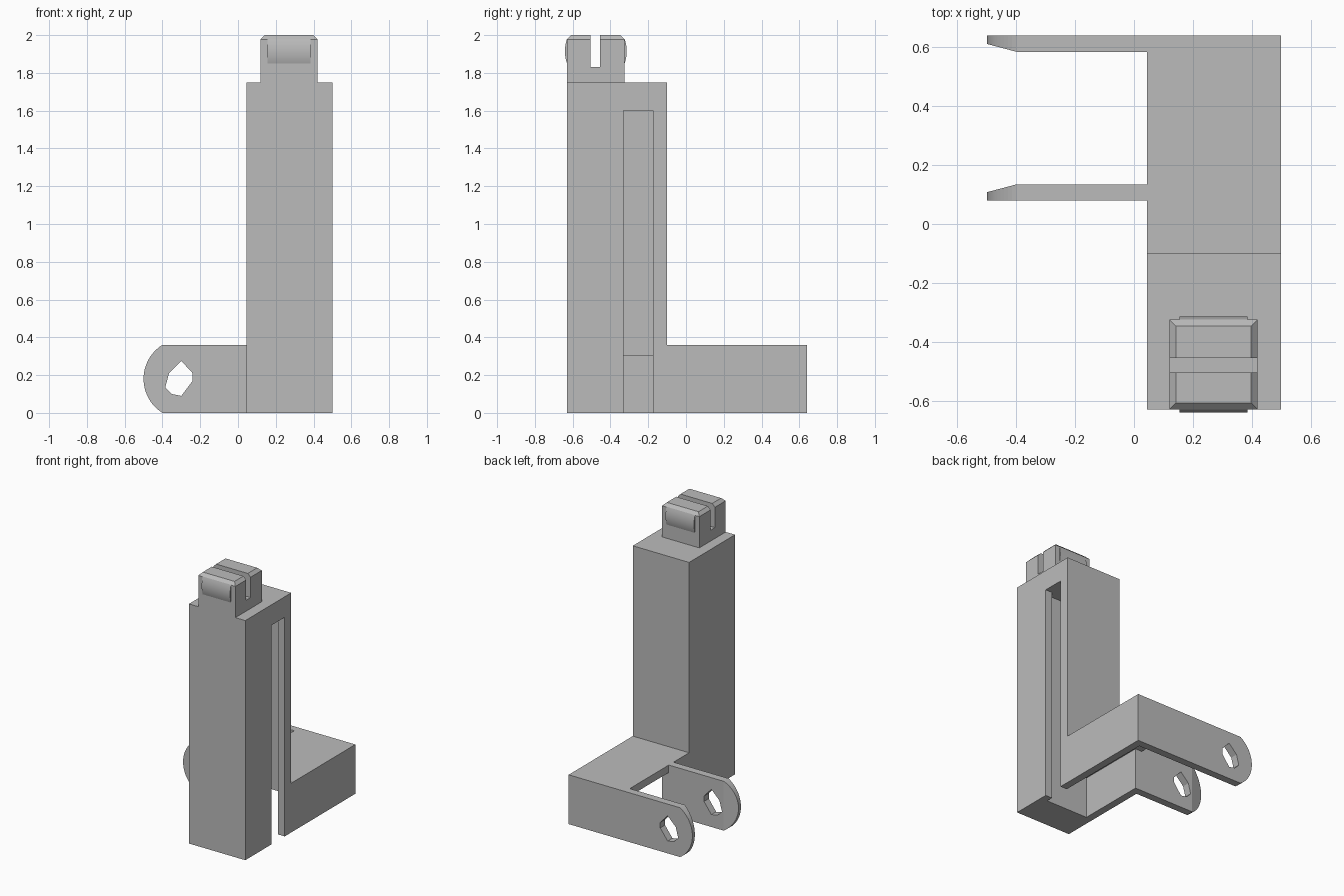
import bpy, bmesh, math
from mathutils import Vector

old = bpy.data.objects.get("Cube")
if old:
    bpy.data.objects.remove(old, do_unlink=True)

grey = bpy.data.materials.new("plain grey")
grey.use_nodes = True
colour = (0.5, 0.5, 0.5, 1)
grey.diffuse_color = colour
for node in grey.node_tree.nodes:
    if node.type == 'BSDF_PRINCIPLED':
        node.inputs["Base Color"].default_value = colour


def finish(name, bm):
    bmesh.ops.recalc_face_normals(bm, faces=bm.faces)
    mesh = bpy.data.meshes.new(name)
    bm.to_mesh(mesh)
    bm.free()
    mesh.materials.append(grey)
    obj = bpy.data.objects.new(name, mesh)
    bpy.context.collection.objects.link(obj)
    return obj


def prism(points, axis, lo, hi):
    """Extrude a 2D profile along x (points are y, z) or y (points are x, z)."""
    bm = bmesh.new()
    place = (lambda a, b: (lo, a, b)) if axis == 'x' else (lambda a, b: (a, lo, b))
    face = bm.faces.new([bm.verts.new(place(a, b)) for a, b in points])
    out = bmesh.ops.extrude_face_region(bm, geom=[face])
    step = Vector((hi - lo, 0, 0)) if axis == 'x' else Vector((0, hi - lo, 0))
    bmesh.ops.translate(bm, vec=step, verts=[v for v in out["geom"] if isinstance(v, bmesh.types.BMVert)])
    bmesh.ops.recalc_face_normals(bm, faces=bm.faces)
    return bm


def box(x, y, z):
    return prism([(y[0], z[0]), (y[1], z[0]), (y[1], z[1]), (y[0], z[1])], 'x', *x)


def cut(obj, bm):
    """Subtract a closed shape from an object."""
    cutter = finish("cutter", bm)
    cutter.hide_render = True
    mod = obj.modifiers.new("cut", 'BOOLEAN')
    mod.operation = 'DIFFERENCE'
    mod.solver = 'EXACT'
    mod.object = cutter
    bpy.context.view_layer.update()
    evaluated = obj.evaluated_get(bpy.context.evaluated_depsgraph_get())
    mesh = bpy.data.meshes.new_from_object(evaluated)
    obj.modifiers.clear()
    obj.data = mesh
    bpy.data.objects.remove(cutter, do_unlink=True)


left, right = 0.045, 0.5
front, back = -0.63, 0.64
wall = 0.055
below = -0.1

# L-shaped housing: tall column and low base
housing = finish("housing", prism(
    [(front, 0), (back, 0), (back, 0.36), (-0.1, 0.36), (-0.1, 1.75), (front, 1.75)],
    'x', left, right))
# Hollow base, open underneath, then the open side between the arms
cut(housing, box((left + wall, right - wall), (-0.38, back - wall), (below, 0.36 - wall)))
cut(housing, box((left - 0.1, 0.3), (0.135, back - wall), (below, 0.36 - wall)))
# Hollow column and its long side slot
cut(housing, box((0.14, right - wall), (-0.38, -0.155), (0.2, 1.6)))
cut(housing, box((0.4, right + 0.1), (-0.33, -0.175), (below, 1.6)))

# Head block with chamfered top and a cross groove
bm = box((0.12, 0.42), (front, -0.325), (1.75, 2))
rim = [e for e in bm.edges if all(v.co.z > 1.99 for v in e.verts)]
bmesh.ops.bevel(bm, geom=rim, offset=0.022, segments=1, affect='EDGES')
head = finish("head", bm)
cut(head, box((0, 0.6), (-0.505, -0.455), (1.83, 2.1)))

# Rounded snap ridges on the front and back of the head
for name, y, side in (("front_ridge", front, -1), ("back_ridge", -0.325, 1)):
    arc = [(y + side * 0.011 * (1 - t * t), 1.915 + 0.065 * t)
           for t in (i / 8 for i in range(-8, 9))]
    ridge = finish(name, prism(arc, 'x', 0.155, 0.385))
    bpy.ops.object.select_all(action='DESELECT')
    bpy.context.view_layer.objects.active = ridge
    ridge.select_set(True)
    bpy.ops.object.shade_smooth_by_angle(angle=math.radians(30))

# Side arms with rounded, tapered ends and an irregular hole
radius, centre, sweep = 0.212, -0.288, math.asin(0.18 / 0.212)
tip = [(centre - radius * math.cos(a), 0.18 + radius * math.sin(a))
       for a in (sweep * i / 12 for i in range(-12, 13))]
hole = [(-0.30, 0.275), (-0.24, 0.21), (-0.24, 0.17), (-0.30, 0.09),
        (-0.35, 0.10), (-0.385, 0.135), (-0.365, 0.21)]
for name, y0, taper_side in (("front_arm", 0.08, 1), ("back_arm", back - wall, -1)):
    bm = prism([(left, 0)] + tip + [(left, 0.36)], 'y', y0, y0 + wall)
    bmesh.ops.bisect_plane(bm, geom=bm.verts[:] + bm.edges[:] + bm.faces[:],
                           plane_co=(-0.398, 0, 0), plane_no=(1, 0, 0))
    mid = y0 + wall / 2
    for v in bm.verts:
        if v.co.x < -0.399 and (v.co.y - mid) * taper_side > 0:
            v.co.y -= taper_side * 0.027 * (-0.398 - v.co.x) / 0.102
    arm = finish(name, bm)
    cut(arm, prism(hole, 'y', y0 - 0.1, y0 + 0.2))
